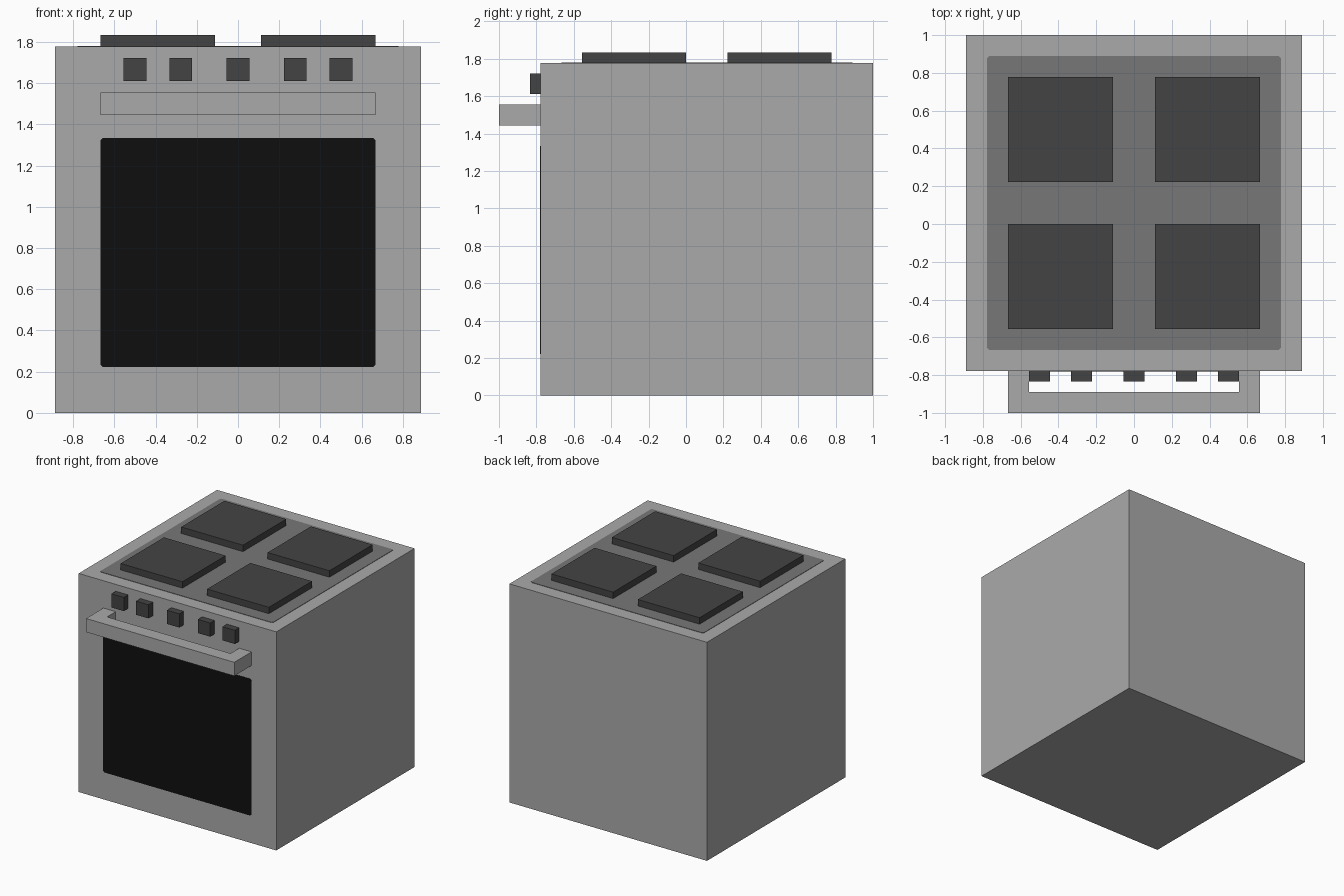
import bpy
import bmesh

if "Cube" in bpy.data.objects:
    bpy.data.objects.remove(bpy.data.objects["Cube"])

U = 1 / 9  # design module: every part sits on this grid


def material(name, srgb):
    v = srgb / 255
    lin = ((v + 0.055) / 1.055) ** 2.4 if v > 0.04045 else v / 12.92
    m = bpy.data.materials.new(name)
    m.diffuse_color = (lin, lin, lin, 1)
    m.use_nodes = True
    m.node_tree.nodes["Principled BSDF"].inputs["Base Color"].default_value = m.diffuse_color
    return m


STEEL = material("light grey", 0xAA)
HOB = material("mid grey", 0x77)
IRON = material("dark grey", 0x44)
GLASS = material("black", 0x0F)


def prism(name, outline, offset, mat):
    """Extrude a 3D outline along an offset into a closed solid."""
    bm = bmesh.new()
    face = bm.faces.new([bm.verts.new(p) for p in outline])
    ext = bmesh.ops.extrude_face_region(bm, geom=[face], use_keep_orig=True)
    new = [g for g in ext["geom"] if isinstance(g, bmesh.types.BMVert)]
    bmesh.ops.translate(bm, verts=new, vec=offset)
    bmesh.ops.recalc_face_normals(bm, faces=bm.faces)
    me = bpy.data.meshes.new(name)
    bm.to_mesh(me)
    bm.free()
    me.materials.append(mat)
    ob = bpy.data.objects.new(name, me)
    bpy.context.collection.objects.link(ob)
    return ob


def box(name, x0, x1, y0, y1, z0, z1, mat):
    pts = [(x0, y0, z0), (x1, y0, z0), (x1, y1, z0), (x0, y1, z0)]
    return prism(name, pts, (0, 0, z1 - z0), mat)


def clipped(a0, a1, b0, b1, c=0.01):
    """Rectangle with tiny clipped corners."""
    return [(a0 + c, b0), (a1 - c, b0), (a1, b0 + c), (a1, b1 - c),
            (a1 - c, b1), (a0 + c, b1), (a0, b1 - c), (a0, b0 + c)]


FRONT, TOP = -7 * U, 16 * U

# Oven body
box("oven_body", -8 * U, 8 * U, FRONT, 9 * U, 0, TOP, STEEL)

# Hob surface and door window as thin plates
prism("hob_surface", [(x, y, TOP - 0.001) for x, y in clipped(-7 * U, 7 * U, -6 * U, 8 * U)],
      (0, 0, 0.004), HOB)
prism("door_window", [(x, FRONT + 0.001, z) for x, z in clipped(-6 * U, 6 * U, 2 * U, 12 * U)],
      (0, -0.004, 0), GLASS)

# Four burners
for side, x in (("left", -6 * U), ("right", U)):
    for row, y in (("front", -5 * U), ("back", 2 * U)):
        box(f"burner_{row}_{side}", x, x + 5 * U, y, y + 5 * U, TOP, TOP + U / 2, IRON)

# Control knobs
for i, x in enumerate((-5, -3, -0.5, 2, 4)):
    box(f"knob_{i + 1}", x * U, (x + 1) * U, FRONT - U / 2, FRONT,
        14.5 * U, 15.5 * U, IRON)

# U-shaped door handle
handle = [(-6, -7), (-6, -9), (6, -9), (6, -7), (5, -7), (5, -8), (-5, -8), (-5, -7)]
prism("door_handle", [(x * U, y * U, 13 * U) for x, y in handle], (0, 0, U), STEEL)
